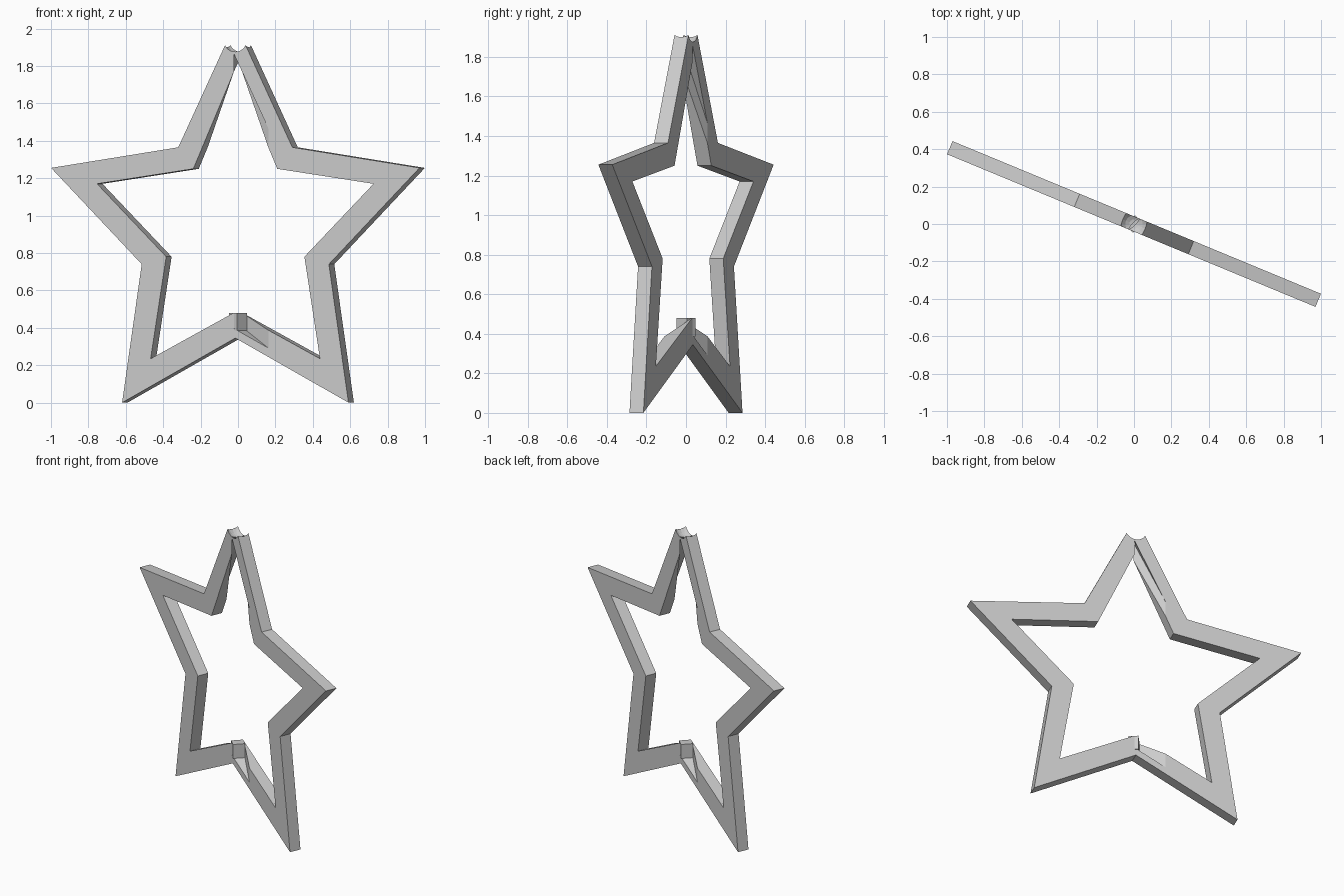
import bpy, bmesh, math
from mathutils import Matrix

cube = bpy.data.objects.get("Cube")
if cube:
    bpy.data.objects.remove(cube, do_unlink=True)

HALF = 0.038                      # half thickness of the slab
STAR_TURN = math.radians(-22.5)
SLOT_TURN = math.radians(-45)

grey = bpy.data.materials.new("plain grey")
grey.use_nodes = True
grey.diffuse_color = (0.6, 0.6, 0.6, 1)
grey.node_tree.nodes["Principled BSDF"].inputs["Base Color"].default_value = (0.6, 0.6, 0.6, 1)


def finish(name, bm, turn):
    bmesh.ops.recalc_face_normals(bm, faces=bm.faces)
    bm.transform(Matrix.Rotation(turn, 4, 'Z'))
    mesh = bpy.data.meshes.new(name)
    bm.to_mesh(mesh)
    bm.free()
    mesh.materials.append(grey)
    obj = bpy.data.objects.new(name, mesh)
    bpy.context.collection.objects.link(obj)
    return obj


def slab(name, polygon, turn, half=HALF):
    """Extrude an upright outline to both sides of its plane."""
    bm = bmesh.new()
    face = bm.faces.new([bm.verts.new((x, -half, z)) for x, z in polygon])
    new = bmesh.ops.extrude_face_region(bm, geom=[face])["geom"]
    bmesh.ops.translate(bm, vec=(0, 2 * half, 0),
                        verts=[v for v in new if isinstance(v, bmesh.types.BMVert)])
    return finish(name, bm, turn)


def mirrored(half_outline):
    return half_outline + [(-x, z) for x, z in reversed(half_outline)]


# Star ring: matching outer and inner outlines, split on the centre line
outer = mirrored([(0.04, 1.95), (0.33, 1.365), (1.066, 1.255), (0.5415, 0.74), (0.655, 0), (0.0, 0.345)])
inner = mirrored([(0.001, 1.785), (0.243, 1.25), (0.80, 1.17), (0.40, 0.78), (0.49, 0.235), (0.0, 0.485)])
bm = bmesh.new()
rings = [[bm.verts.new((x, y, z)) for x, z in line]
         for line, y in ((outer, -HALF), (inner, -HALF), (inner, HALF), (outer, HALF))]
count = len(outer)
for i in range(count):
    j = (i + 1) % count
    if outer[i] == outer[j]:
        continue
    for k in range(4):
        a, b = rings[k], rings[(k + 1) % 4]
        bm.faces.new((a[i], a[j], b[j], b[i]))
bmesh.ops.remove_doubles(bm, verts=bm.verts, dist=0.0005)
star = finish("star_frame", bm, STAR_TURN)

# Half-lap slots for a neighbouring frame, and the round hollow at the tip
cutters = [
    slab("top_slot", [(0, 1.88), (0.3, 1.23), (-0.3, 1.23)], SLOT_TURN),
    slab("bottom_slot", [(-0.3, 0.23), (0, 0.4), (0.3, 0.23), (0.3, 0.6), (-0.3, 0.6)], SLOT_TURN),
]
bm = bmesh.new()
bmesh.ops.create_uvsphere(bm, u_segments=16, v_segments=10, radius=0.08,
                          matrix=Matrix.Translation((0, 0, 1.945)))
cutters.append(finish("tip_hollow", bm, 0))

for cutter in cutters:
    cutter.hide_render = True
    mod = star.modifiers.new(cutter.name, 'BOOLEAN')
    mod.operation = 'DIFFERENCE'
    mod.solver = 'EXACT'
    mod.object = cutter
bpy.context.view_layer.update()
result = bpy.data.meshes.new_from_object(star.evaluated_get(bpy.context.evaluated_depsgraph_get()))
star.modifiers.clear()
star.data = result
for cutter in cutters:
    bpy.data.objects.remove(cutter, do_unlink=True)

# Small block closing the lower slot at the axis
slab("centre_block", [(-0.03, 0.385), (0.03, 0.385), (0.03, 0.48), (-0.03, 0.48)], SLOT_TURN, 0.037)
